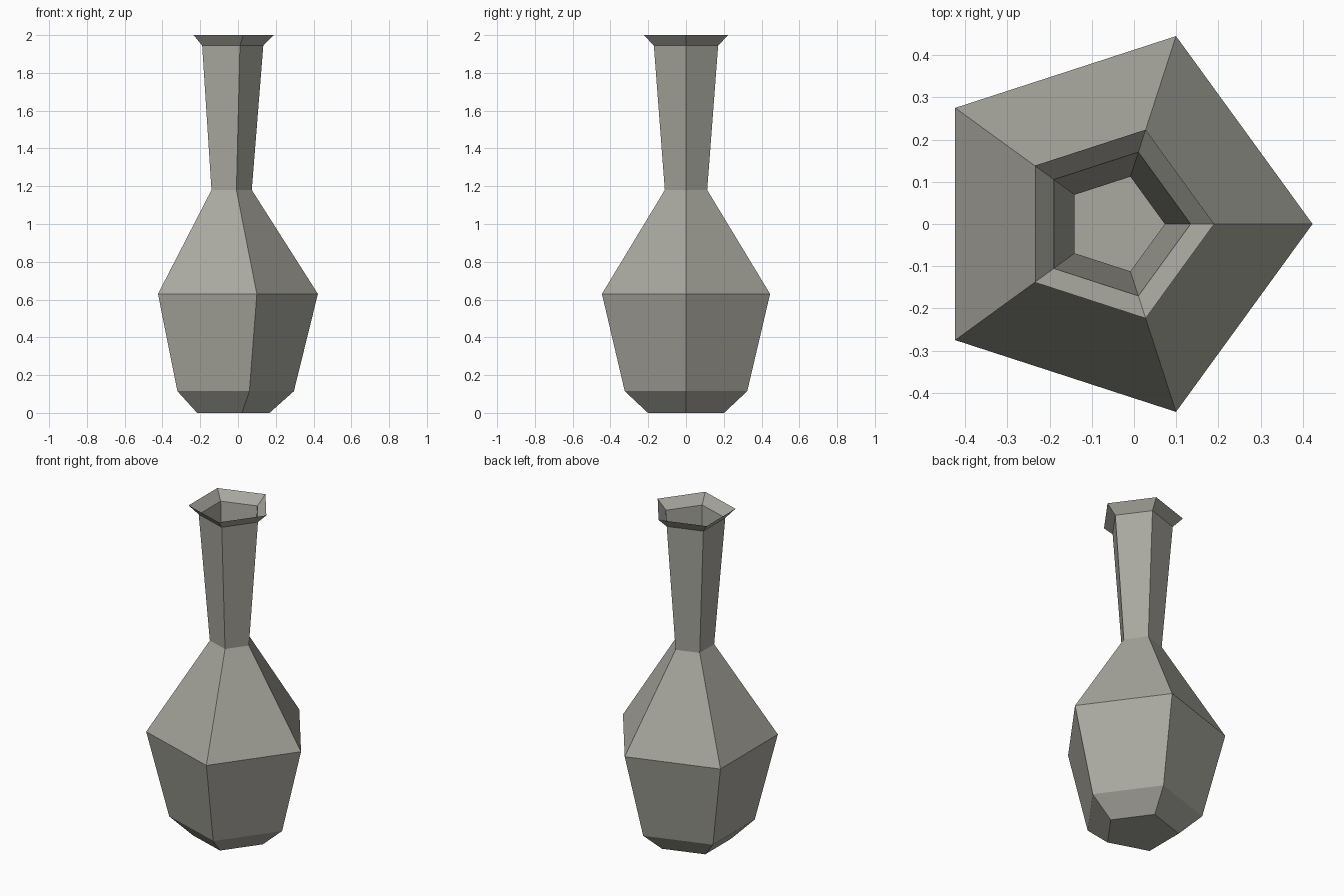
import bpy, bmesh
from math import cos, sin, tau

if "Cube" in bpy.data.objects:
    bpy.data.objects.remove(bpy.data.objects["Cube"])

SIDES = 5
CENTRE_X = -0.045

# Profile as (radius, height), from the base to the flared lip
PROFILE = [(0.212, 0), (0.341, 0.115), (0.468, 0.63),
           (0.118, 1.18), (0.179, 1.945), (0.235, 2.0)]

# Stone-grey glaze
clay = bpy.data.materials.new("warm grey clay")
clay.use_nodes = True
colour = (0.40, 0.395, 0.35, 1)
clay.diffuse_color = colour
clay.node_tree.nodes["Principled BSDF"].inputs["Base Color"].default_value = colour

# Five-sided thin shell, closed at the base and open at the lip
bm = bmesh.new()
rings = [[bm.verts.new((CENTRE_X + r * cos(tau * i / SIDES), r * sin(tau * i / SIDES), z))
          for i in range(SIDES)] for r, z in PROFILE]
bm.faces.new(rings[0][::-1])
for low, high in zip(rings, rings[1:]):
    for i in range(SIDES):
        j = (i + 1) % SIDES
        bm.faces.new((low[i], low[j], high[j], high[i]))

mesh = bpy.data.meshes.new("vase")
bm.to_mesh(mesh)
bm.free()
mesh.materials.append(clay)
vase = bpy.data.objects.new("vase", mesh)
bpy.context.collection.objects.link(vase)
